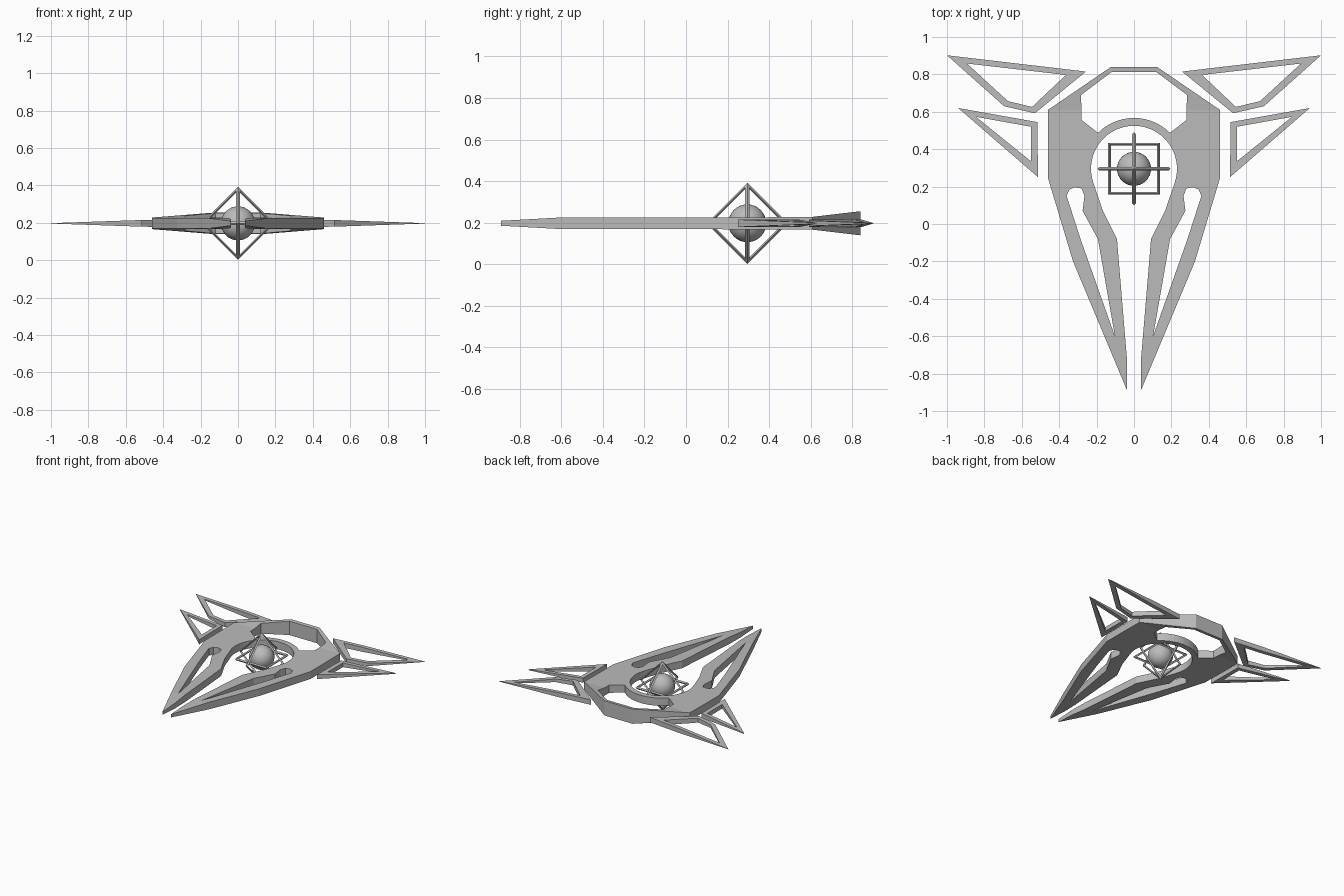
import bpy, bmesh, math
from mathutils import Vector

if "Cube" in bpy.data.objects:
    bpy.data.objects.remove(bpy.data.objects["Cube"])

Z = 0.197                      # mid-plane height of the whole craft
CORE = Vector((0, 0.295, Z))   # centre of the floating core

grey = bpy.data.materials.new("hull grey")
grey.diffuse_color = (0.5, 0.5, 0.5, 1)
grey.use_nodes = True
grey.node_tree.nodes["Principled BSDF"].inputs["Base Color"].default_value = grey.diffuse_color


def lerp_table(table, v):
    for (a, p), (b, q) in zip(table, table[1:]):
        if v <= b:
            return p + (q - p) * max(0, v - a) / (b - a)
    return table[-1][1]


def mirrored(half):
    """Close a right-hand half outline with its mirror image."""
    return half + [(-x, y) for x, y in reversed(half)]


def arc(r, a0, a1, n):
    return [(r * math.cos(math.radians(a0 + (a1 - a0) * i / n)),
             CORE.y + r * math.sin(math.radians(a0 + (a1 - a0) * i / n)))
            for i in range(n + 1)]


def plate(name, loops, axis, table):
    """Flat plate with holes; half thickness follows a table along one axis."""
    cu = bpy.data.curves.new(name, 'CURVE')
    cu.dimensions, cu.fill_mode, cu.extrude = '2D', 'BOTH', 0.5
    for pts in loops:
        sp = cu.splines.new('POLY')
        sp.points.add(len(pts) - 1)
        for p, (x, y) in zip(sp.points, pts):
            p.co = (x, y, 0, 1)
        sp.use_cyclic_u = True
    tmp = bpy.data.objects.new(name + "_curve", cu)
    bpy.context.collection.objects.link(tmp)
    dg = bpy.context.evaluated_depsgraph_get()
    me = bpy.data.meshes.new_from_object(tmp.evaluated_get(dg))
    bpy.data.objects.remove(tmp)
    bm = bmesh.new()
    bm.from_mesh(me)
    bmesh.ops.remove_doubles(bm, verts=bm.verts, dist=1e-4)
    for v, _ in table[1:-1]:
        co, no = Vector(), Vector()
        co[axis], no[axis] = v, 1
        bmesh.ops.bisect_plane(bm, geom=bm.verts[:] + bm.edges[:] + bm.faces[:],
                               dist=1e-5, plane_co=co, plane_no=no)
    for v in bm.verts:
        v.co.z = Z + math.copysign(lerp_table(table, v.co[axis]), v.co.z)
    bmesh.ops.recalc_face_normals(bm, faces=bm.faces)
    for f in bm.faces:
        f.smooth = False
        f.material_index = 0
    bm.to_mesh(me)
    bm.free()
    me.name = name
    me.materials.clear()
    me.materials.append(grey)
    ob = bpy.data.objects.new(name, me)
    bpy.context.collection.objects.link(ob)
    return ob


# Hull: pointed twin prongs, round core opening, rear window, two slots
outer = [(0.123, 0.84), (0.46, 0.61), (0.46, 0.246), (0.326, -0.2),
         (0.037, -0.89), (0.037, -0.73), (0.091, -0.08), (0.166, 0.07)]
hull_loop = outer + arc(0.23, -20, 200, 28) + [(-x, y) for x, y in reversed(outer)]
window = ([(-0.28, 0.556), (-0.283, 0.69), (-0.12, 0.812),
           (0.12, 0.812), (0.283, 0.69), (0.28, 0.556)]
          + arc(0.272, 45, 135, 14))
slot = [(0.36, 0.15), (0.345, 0.185), (0.315, 0.197), (0.28, 0.19), (0.265, 0.15),
        (0.275, 0.07), (0.193, -0.08), (0.102, -0.6), (0.286, -0.08)]
hull = plate("hull", [hull_loop, window, slot, [(-x, y) for x, y in slot]], 1,
             [(-0.89, 0.012), (-0.6, 0.028), (0.4, 0.029), (0.61, 0.031), (0.84, 0.058)])

# Open-frame wings, tapering to the tips, mirrored to the left
wing_taper = [(0.25, 0.02), (0.51, 0.018), (1.0, 0.001)]
wings = {
    "rear_wings": [[(1.0, 0.902), (0.257, 0.815), (0.53, 0.592), (0.695, 0.63)],
                   [(0.893, 0.858), (0.364, 0.797), (0.545, 0.626), (0.674, 0.657)]],
    "front_wings": [[(0.94, 0.62), (0.517, 0.545), (0.513, 0.25)],
                    [(0.845, 0.573), (0.55, 0.52), (0.55, 0.335)]],
}
for name, loops in wings.items():
    ob = plate(name, loops, 0, wing_taper)
    ob.modifiers.new("mirror", 'MIRROR').use_mirror_merge = False

# Core sphere
bpy.ops.mesh.primitive_uv_sphere_add(segments=32, ring_count=16, radius=0.091, location=CORE)
core = bpy.context.object
core.name = "core_sphere"
core.data.materials.append(grey)
bpy.ops.object.shade_smooth()

# Three square frames crossing around the core
q = math.pi / 2
frames = {"level_frame": (0, 0, q / 2), "cross_frame": (q, 0, 0), "length_frame": (0, q, 0)}
for name, rot in frames.items():
    bpy.ops.mesh.primitive_torus_add(major_segments=4, minor_segments=4, major_radius=0.185,
                                     minor_radius=0.01, location=CORE, rotation=rot)
    frame = bpy.context.object
    frame.name = name
    frame.data.materials.append(grey)
    bpy.ops.object.shade_flat()
